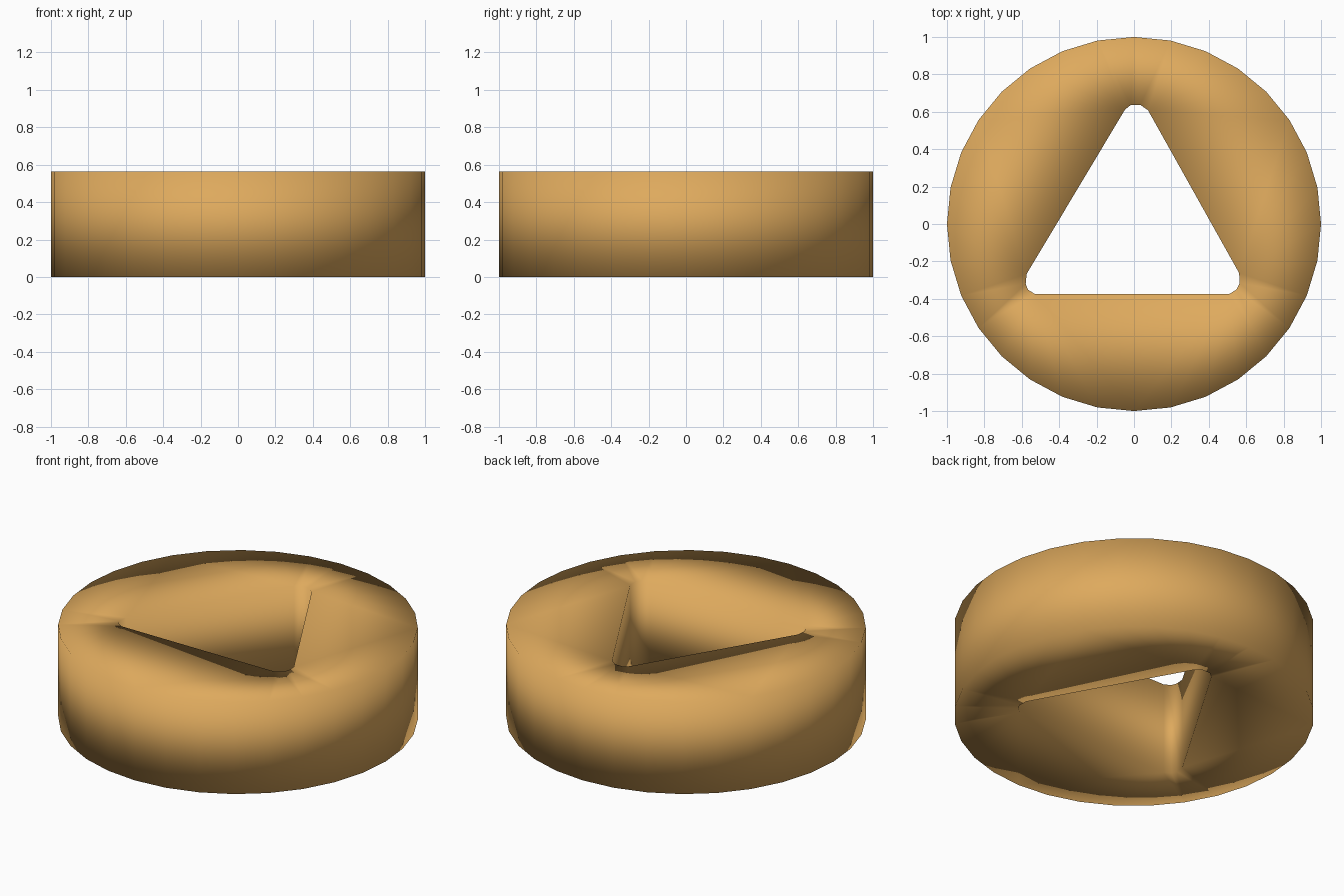
import bpy, bmesh
from math import cos, sin, pi

if "Cube" in bpy.data.objects:
    bpy.data.objects.remove(bpy.data.objects["Cube"])

HEIGHT = 0.565
SIDES = 32

# Outer rim and rounded triangular hole outlines
rim = [(cos(2 * pi * i / SIDES), sin(2 * pi * i / SIDES)) for i in range(SIDES)]
hole = [(-0.048, 0.612), (-0.016, 0.637), (0.034, 0.637), (0.075, 0.608),
        (0.562, -0.262), (0.565, -0.315), (0.547, -0.351), (0.51, -0.374),
        (-0.53, -0.374), (-0.567, -0.351), (-0.579, -0.32), (-0.574, -0.267)]

bm = bmesh.new()


def add_loop(points):
    verts = [bm.verts.new((x, y, 0)) for x, y in points]
    return [bm.edges.new((v, verts[(i + 1) % len(verts)])) for i, v in enumerate(verts)]


# Bottom cap with the hole left open, then raised to a solid disc
edges = add_loop(rim) + add_loop(hole)
bmesh.ops.triangle_fill(bm, edges=edges, use_beauty=True)
ext = bmesh.ops.extrude_face_region(bm, geom=bm.faces[:], use_keep_orig=True)
top = [g for g in ext["geom"] if isinstance(g, bmesh.types.BMVert)]
bmesh.ops.translate(bm, verts=top, vec=(0, 0, HEIGHT))
bmesh.ops.recalc_face_normals(bm, faces=bm.faces[:])
for f in bm.faces:
    f.smooth = True

mesh = bpy.data.meshes.new("disc_with_triangular_hole")
bm.to_mesh(mesh)
bm.free()
disc = bpy.data.objects.new("disc_with_triangular_hole", mesh)
bpy.context.collection.objects.link(disc)

# Warm tan finish
mat = bpy.data.materials.new("tan")
mat.diffuse_color = (0.73, 0.40, 0.11, 1)
mat.use_nodes = True
mat.node_tree.nodes["Principled BSDF"].inputs["Base Color"].default_value = mat.diffuse_color
mesh.materials.append(mat)
